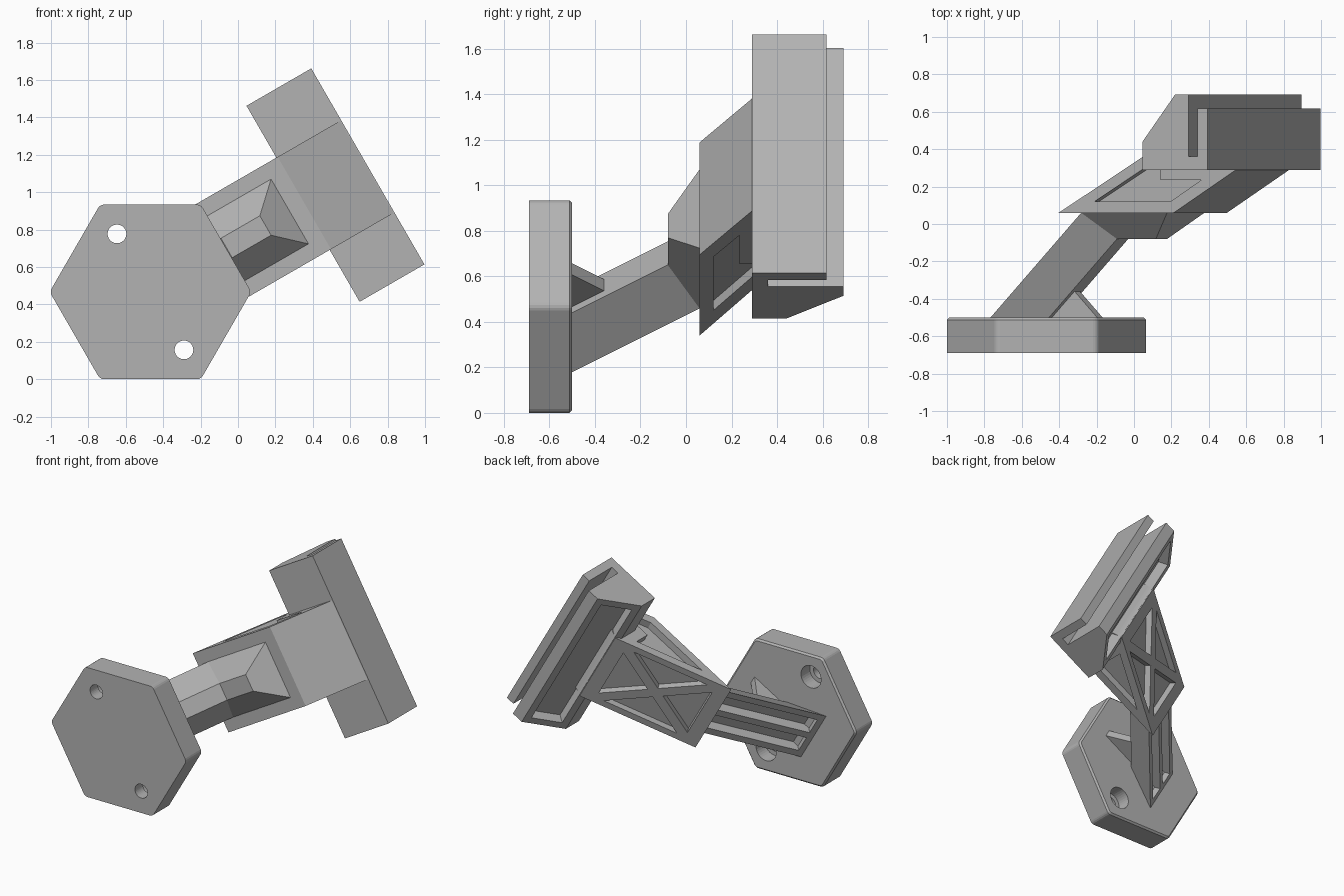
import bpy, bmesh
from math import radians, sin, cos, pi
from mathutils import Vector

cube = bpy.data.objects.get("Cube")
if cube:
    bpy.data.objects.remove(cube, do_unlink=True)

grey = bpy.data.materials.new("plain_grey")
grey.use_nodes = True
colour = (0.45, 0.45, 0.45, 1)
grey.diffuse_color = colour
grey.node_tree.nodes["Principled BSDF"].inputs["Base Color"].default_value = colour

CX, CZ, TILT = -0.468, 0.467, radians(30)


def place(a, b, y):
    """a runs along the tilted arm axis, b across it, y is depth."""
    return Vector((CX + a * cos(TILT) - b * sin(TILT), y,
                   CZ + a * sin(TILT) + b * cos(TILT)))


def loft(name, rings):
    """Closed solid through rings of (a, b, y) points."""
    bm = bmesh.new()
    vs = [[bm.verts.new(place(*p)) for p in ring] for ring in rings]
    n = len(vs[0])
    for r0, r1 in zip(vs, vs[1:]):
        for i in range(n):
            j = (i + 1) % n
            bm.faces.new((r0[i], r0[j], r1[j], r1[i]))
    bm.faces.new(vs[0])
    bm.faces.new(vs[-1])
    bmesh.ops.recalc_face_normals(bm, faces=bm.faces[:])
    mesh = bpy.data.meshes.new(name)
    bm.to_mesh(mesh)
    bm.free()
    mesh.materials.append(grey)
    ob = bpy.data.objects.new(name, mesh)
    bpy.context.collection.objects.link(ob)
    return ob


def prism(name, profile, b0, b1):
    """Extrude an (a, y) profile across the arm."""
    return loft(name, [[(a, b, y) for a, y in profile] for b in (b0, b1)])


def disc(name, b, radius, y0, y1):
    ring = [(radius * cos(2 * pi * k / 32), b + radius * sin(2 * pi * k / 32))
            for k in range(32)]
    return loft(name, [[(p, q, y) for p, q in ring] for y in (y0, y1)])


def pocket(origin, angle, outline, depth):
    """Cutter sunk into a back plane; outline is (along, across)."""
    c, s = cos(radians(angle)), sin(radians(angle))
    return loft("pocket_cutter", [
        [(origin[0] + t * c + d * s, b, origin[1] + t * s - d * c) for t, b in outline]
        for d in (-0.03, depth)])


def rect(t0, t1, b0, b1):
    return [(t0, b0), (t1, b0), (t1, b1), (t0, b1)]


def apply_modifier(ob, mod):
    bpy.context.view_layer.objects.active = ob
    bpy.ops.object.modifier_apply(modifier=mod.name)


def cut(ob, cutters):
    for cutter in cutters:
        cutter.hide_render = True
        mod = ob.modifiers.new("cut", 'BOOLEAN')
        mod.operation, mod.solver, mod.object = 'DIFFERENCE', 'EXACT', cutter
        apply_modifier(ob, mod)
        bpy.data.objects.remove(cutter, do_unlink=True)


# Hexagonal mounting plate with softened corners and chamfered back rim
R, FRONT, BACK = 0.539, -0.69, -0.5
hexagon = [(R * cos(radians(30 + 60 * k)), R * sin(radians(30 + 60 * k))) for k in range(6)]
plate = loft("mounting_plate", [[(p, q, y) for p, q in hexagon] for y in (FRONT, BACK)])
bm = bmesh.new()
bm.from_mesh(plate.data)
corners = [e for e in bm.edges if abs(e.verts[0].co.y - e.verts[1].co.y) > 0.1]
bmesh.ops.bevel(bm, geom=corners, offset=0.02, segments=3, affect='EDGES', profile=0.5)
rim = [e for e in bm.edges if all(v.co.y > BACK - 0.001 for v in e.verts)]
bmesh.ops.bevel(bm, geom=rim, offset=0.012, segments=1, affect='EDGES')
bm.to_mesh(plate.data)
bm.free()
for side in (-1, 1):
    cut(plate, [disc("screw_hole", side * 0.358, 0.05, -0.8, -0.4),
                disc("counterbore", side * 0.358, 0.08, -0.6, -0.4)])


# Narrow lower arm: trapezoid section, bending to a blunt wedge end
def section(back_a, back_y, front_a, front_y):
    return [(back_a, 0.2, back_y), (back_a, -0.2, back_y),
            (front_a, -0.06, front_y), (front_a, 0.06, front_y)]


arm = loft("lower_arm", [section(-0.25, -0.52, 0.03, -0.52),
                         section(0.33, 0.06, 0.47, -0.08),
                         section(0.86, 0.06, 0.71, -0.08)])
cut(arm, [pocket((-0.23, -0.5), 45, rect(0.04, 0.76, *span), 0.07)
          for span in ((0.025, 0.15), (-0.15, -0.025))])

# Thin gusset between plate and arm ridge
prism("gusset", [(0.03, -0.51), (0.33, -0.5), (0.19, -0.36)], -0.029, 0.029)

# Wide upper arm: sheared block with side pockets and cross-braced back
W = 0.285
upper = prism("upper_arm", [(0.24, 0.06), (0.95, 0.06), (1.335, 0.29), (1.335, 0.3),
                            (1.0, 0.46), (0.968, 0.48)], -W, W)
recess = [(0.46, 0.12), (0.93, 0.12), (1.12, 0.235), (0.87, 0.235), (0.87, 0.357)]
cut(upper, [prism("side_pocket", recess, s * (W - 0.05), s * (W + 0.05)) for s in (-1, 1)])
box = rect(0.07, 0.77, -0.26, 0.26)
mid = (0.42, 0)
braces = []
for k in range(4):
    tri = [box[k], box[(k + 1) % 4], mid]
    gx, gy = (sum(p[i] for p in tri) / 3 for i in (0, 1))
    shrunk = [(gx + (p - gx) * 0.76, gy + (q - gy) * 0.76) for p, q in tri]
    braces.append(pocket((0.24, 0.06), 30, shrunk, 0.045))
cut(upper, braces)

# Clip head with a full-length slot and a pocketed slanted back
clip = [(0.942, 0.29), (0.942, 0.44), (1.144, 0.693), (1.225, 0.693), (1.225, 0.36),
        (1.282, 0.36), (1.282, 0.617), (1.342, 0.617), (1.342, 0.29)]
head = prism("clip_head", clip, -0.605, 0.605)
cut(head, [pocket((0.942, 0.44), 51.5, rect(0.05, 0.275, -0.555, 0.555), 0.07)])
